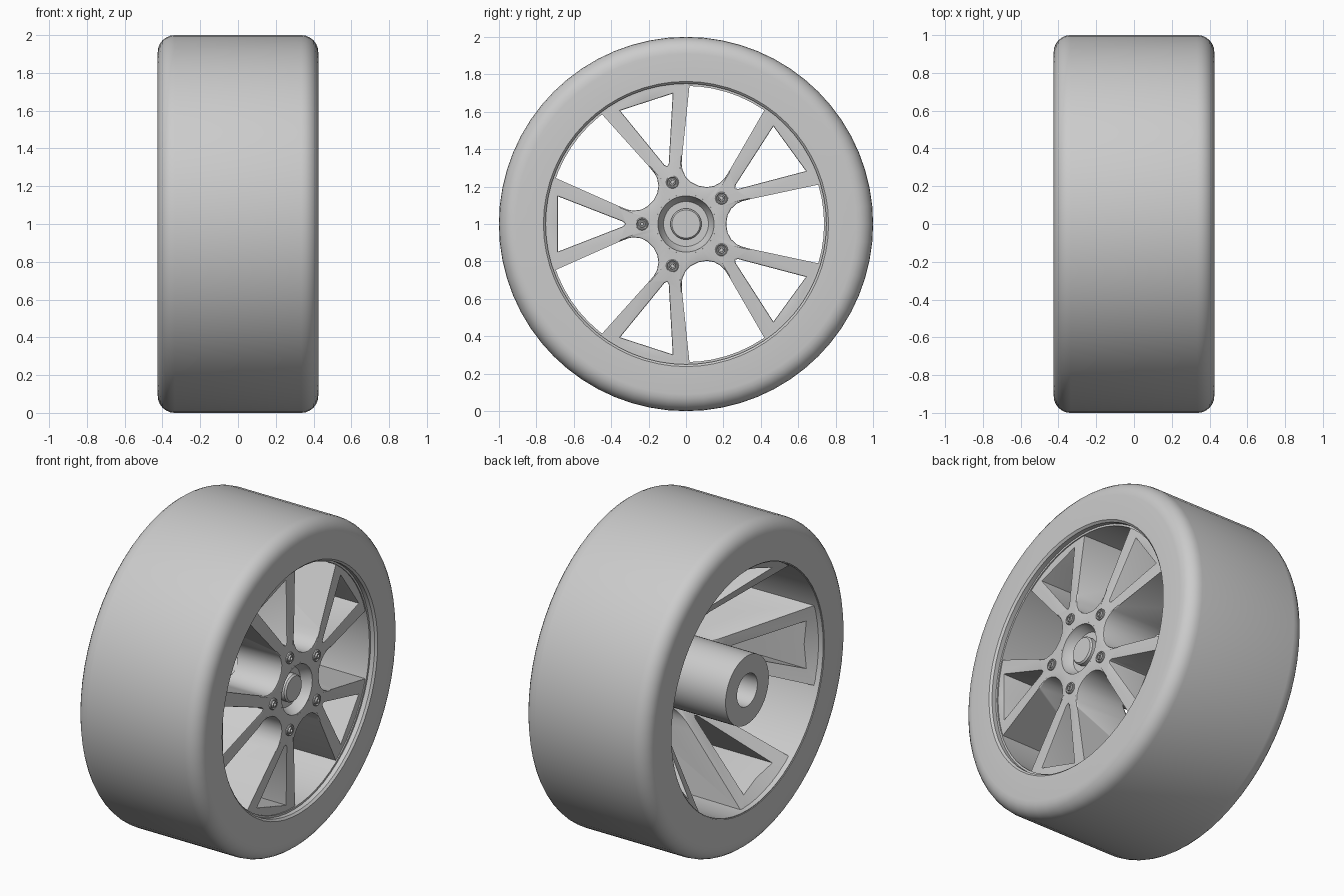
import bpy, bmesh
from math import sin, cos, pi, radians, hypot
from mathutils import Matrix, Vector

cube = bpy.data.objects.get("Cube")
if cube:
    bpy.data.objects.remove(cube)

grey = bpy.data.materials.new("plain_grey")
grey.use_nodes = True
colour = (0.6, 0.6, 0.6, 1)
grey.diffuse_color = colour
grey.node_tree.nodes["Principled BSDF"].inputs["Base Color"].default_value = colour


def finish(bm, name, angle=30):
    """Turn a bmesh into a smooth-shaded object, lifted to the axle height."""
    bmesh.ops.remove_doubles(bm, verts=bm.verts, dist=1e-4)
    bmesh.ops.recalc_face_normals(bm, faces=bm.faces)
    bmesh.ops.translate(bm, verts=bm.verts, vec=(0, 0, 1))
    mesh = bpy.data.meshes.new(name)
    bm.to_mesh(mesh)
    bm.free()
    mesh.materials.append(grey)
    obj = bpy.data.objects.new(name, mesh)
    bpy.context.collection.objects.link(obj)
    bpy.ops.object.select_all(action='DESELECT')
    obj.select_set(True)
    bpy.context.view_layer.objects.active = obj
    bpy.ops.object.shade_smooth_by_angle(angle=radians(angle))
    return obj


def lathe(bm, profile, steps, closed=False, centre=(0, 0, 0)):
    """Spin (x, radius) points around an axis parallel to x."""
    pts = profile + profile[:1] if closed else profile
    verts = [bm.verts.new((x, r, 0)) for x, r in pts]
    edges = [bm.edges.new(pair) for pair in zip(verts, verts[1:])]
    made = bmesh.ops.spin(bm, geom=verts + edges, cent=(0, 0, 0), axis=(1, 0, 0),
                          angle=2 * pi, steps=steps)
    new = {v for f in bm.faces if f.is_valid for v in f.verts if not v.tag}
    bmesh.ops.translate(bm, verts=list(new), vec=centre)
    for v in bm.verts:
        v.tag = True


# Tyre: rounded shoulders, flat side walls
def shoulder(side):
    return [(side * (0.335 + 0.09 * sin(a)), 0.91 + 0.09 * cos(a))
            for a in [i * pi / 12 for i in range(7)]]

bm = bmesh.new()
lathe(bm, shoulder(-1)[::-1] + shoulder(1) + [(0.425, 0.762), (0.413, 0.75),
      (0.36, 0.75), (-0.425, 0.75)], 64, closed=True)
finish(bm, "tyre")

# Rim barrel lining the tyre
bm = bmesh.new()
lathe(bm, [(-0.42, 0.755), (0.385, 0.755), (0.385, 0.738), (-0.42, 0.745)], 64, closed=True)
finish(bm, "rim_barrel")

# Hub: long tube with a dished front and a bored back
bm = bmesh.new()
lathe(bm, [(0.385, 0), (0.385, 0.075), (0.375, 0.083), (0.345, 0.083), (0.345, 0.12),
           (0.385, 0.145), (0.405, 0.15), (0.405, 0.16), (0.39, 0.168), (0.39, 0.2),
           (0.3, 0.212), (-0.42, 0.212), (-0.42, 0.1), (0.2, 0.1), (0.2, 0)], 48)
finish(bm, "hub")

# Spokes: one half sector, mirrored, repeated five times, then thickened
HALF = pi / 5


def polar(r, a):
    return Vector((0, r * cos(a), r * sin(a)))


def from_gap(u, v):
    """Point given along and across the gap axis, on the spoke's side."""
    return polar(hypot(u, v), HALF) + Vector((0, u * cos(HALF) + v * sin(HALF),
           u * sin(HALF) - v * cos(HALF))) - polar(hypot(u, v), HALF)


bm = bmesh.new()
gap = [from_gap(*p) for p in [(0.215, 0), (0.222, 0.045), (0.24, 0.08), (0.27, 0.108),
                              (0.30, 0.122), (0.34, 0.132)]]
gap_end = from_gap(0.715, 0.212)
inner = [polar(0.16, HALF * (1 - i / 5)) for i in range(6)]
apex = [Vector((0, 0.325, 0)), Vector((0, 0.335, 0.012))]
corner, chord = Vector((0, 0.685, 0.148)), Vector((0, 0.685, 0))
rim_a = polar(0.745, radians(12.2))
faces = [[inner[i], inner[i + 1], gap[i + 1], gap[i]] for i in range(5)]
faces += [[inner[5], apex[0], apex[1], gap[5]],
          [apex[1], corner, gap_end, gap[5]],
          [corner, rim_a, polar(0.745, radians(16)), gap_end],
          [chord, polar(0.745, 0), polar(0.745, radians(6)), rim_a, corner]]
for k in range(5):
    turn = Matrix.Rotation(pi + k * 2 * HALF, 3, 'X')
    for flip in (1, -1):
        for pts in faces:
            bm.faces.new([bm.verts.new(turn @ Vector((0, p.y, p.z * flip)))
                          for p in pts][::flip])
bmesh.ops.remove_doubles(bm, verts=bm.verts, dist=1e-4)
bmesh.ops.recalc_face_normals(bm, faces=bm.faces)
front = list(bm.verts)
back = [g for g in bmesh.ops.extrude_face_region(bm, geom=bm.faces[:], use_keep_orig=True)["geom"]
        if isinstance(g, bmesh.types.BMVert)]
# Front is nearly flat; the back deepens toward the rim
for v in front:
    v.co.x = 0.405 - 0.055 * max(0, hypot(v.co.y, v.co.z) - 0.25)
for v in back:
    v.co.x = 0.12 - 0.95 * max(0, hypot(v.co.y, v.co.z) - 0.21)
bmesh.ops.recalc_face_normals(bm, faces=bm.faces)
# Soften the front edges of spokes and windows
edges = [e for e in bm.edges if all(v.co.x > 0.3 for v in e.verts)
         and all(0.2 < hypot(v.co.y, v.co.z) < 0.74 for v in e.verts)
         and len(e.link_faces) == 2 and e.calc_face_angle(0) > 1]
bmesh.ops.bevel(bm, geom=edges, offset=0.012, segments=2, profile=0.5, affect='EDGES',
                clamp_overlap=True)
finish(bm, "spokes", 35)

# Lug nuts: a collar and a socketed stud on each spoke pair
bm = bmesh.new()
for k in range(5):
    spot = polar(0.235, pi + k * 2 * HALF)
    lathe(bm, [(0.39, 0.034), (0.41, 0.034), (0.414, 0.029), (0.408, 0.024), (0.408, 0.019),
               (0.418, 0.017), (0.418, 0.01), (0.406, 0.009), (0.406, 0)], 18, centre=spot)
finish(bm, "lug_nuts")
